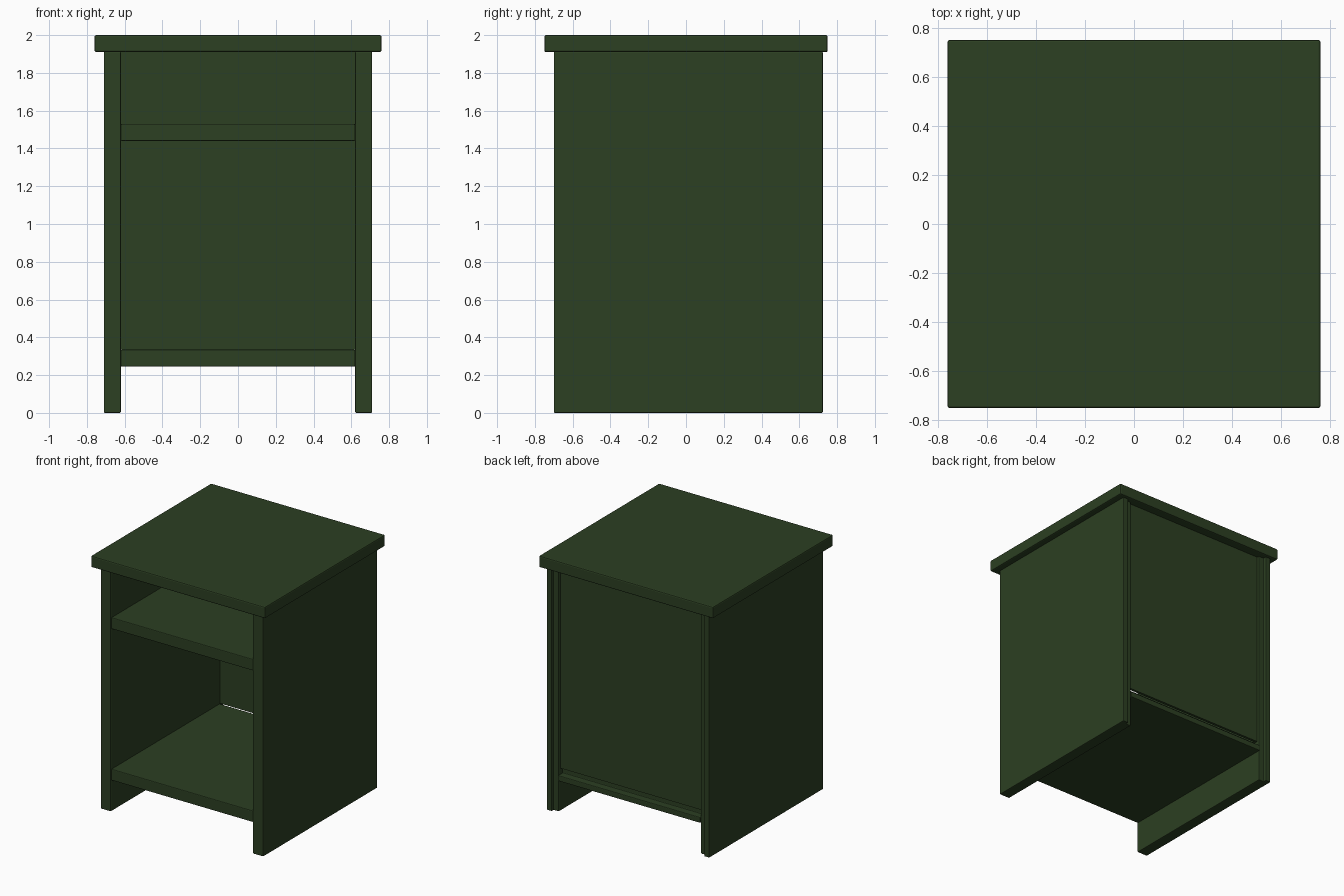
import bpy
import bmesh

if "Cube" in bpy.data.objects:
    bpy.data.objects.remove(bpy.data.objects["Cube"])

green = bpy.data.materials.new("dark_green_paint")
green.diffuse_color = (0.025, 0.05, 0.016, 1)
green.use_nodes = True
green.node_tree.nodes["Principled BSDF"].inputs["Base Color"].default_value = green.diffuse_color


def prism(name, profile, axis, lo, hi, bevel=0.006):
    """Extrude a 2D profile along an axis ('x': points are y,z; 'z': points are x,y)."""
    bm = bmesh.new()
    place = (lambda p: (lo, p[0], p[1])) if axis == 'x' else (lambda p: (p[0], p[1], lo))
    face = bm.faces.new([bm.verts.new(place(p)) for p in profile])
    ext = bmesh.ops.extrude_face_region(bm, geom=[face])
    moved = [g for g in ext['geom'] if isinstance(g, bmesh.types.BMVert)]
    shift = (hi - lo, 0, 0) if axis == 'x' else (0, 0, hi - lo)
    bmesh.ops.translate(bm, verts=moved, vec=shift)
    bmesh.ops.recalc_face_normals(bm, faces=bm.faces)
    mesh = bpy.data.meshes.new(name)
    bm.to_mesh(mesh)
    bm.free()
    mesh.materials.append(green)
    ob = bpy.data.objects.new(name, mesh)
    bpy.context.collection.objects.link(ob)
    if bevel:
        mod = ob.modifiers.new("soft_edges", 'BEVEL')
        mod.width = bevel
        mod.segments = 2
    return ob


def rect(a0, a1, b0, b1):
    return [(a0, b0), (a1, b0), (a1, b1), (a0, b1)]


# Overhanging top
prism("top_board", rect(-0.76, 0.76, -0.75, 0.75), 'z', 1.91, 2.0, 0.009)

# Side panels, stepped on the inner back edge
for name, s in (("left_side", -1), ("right_side", 1)):
    outline = [(0.62, -0.70), (0.71, -0.70), (0.71, 0.725),
               (0.665, 0.725), (0.665, 0.70), (0.62, 0.70)]
    prism(name, [(s * x, y) for x, y in outline], 'z', 0.0, 1.912)

# Bottom shelf with a ledge below the back panel
prism("bottom_shelf", [(-0.695, 0.245), (0.71, 0.245), (0.71, 0.29),
                       (0.655, 0.29), (0.655, 0.335), (-0.695, 0.335)],
      'x', -0.62, 0.62)

# Middle shelf
prism("middle_shelf", rect(-0.695, 0.66, 1.44, 1.53), 'x', -0.62, 0.62)

# Thin inset back panel
prism("back_panel", rect(0.66, 0.68, 0.335, 1.912), 'x', -0.622, 0.622, 0)
